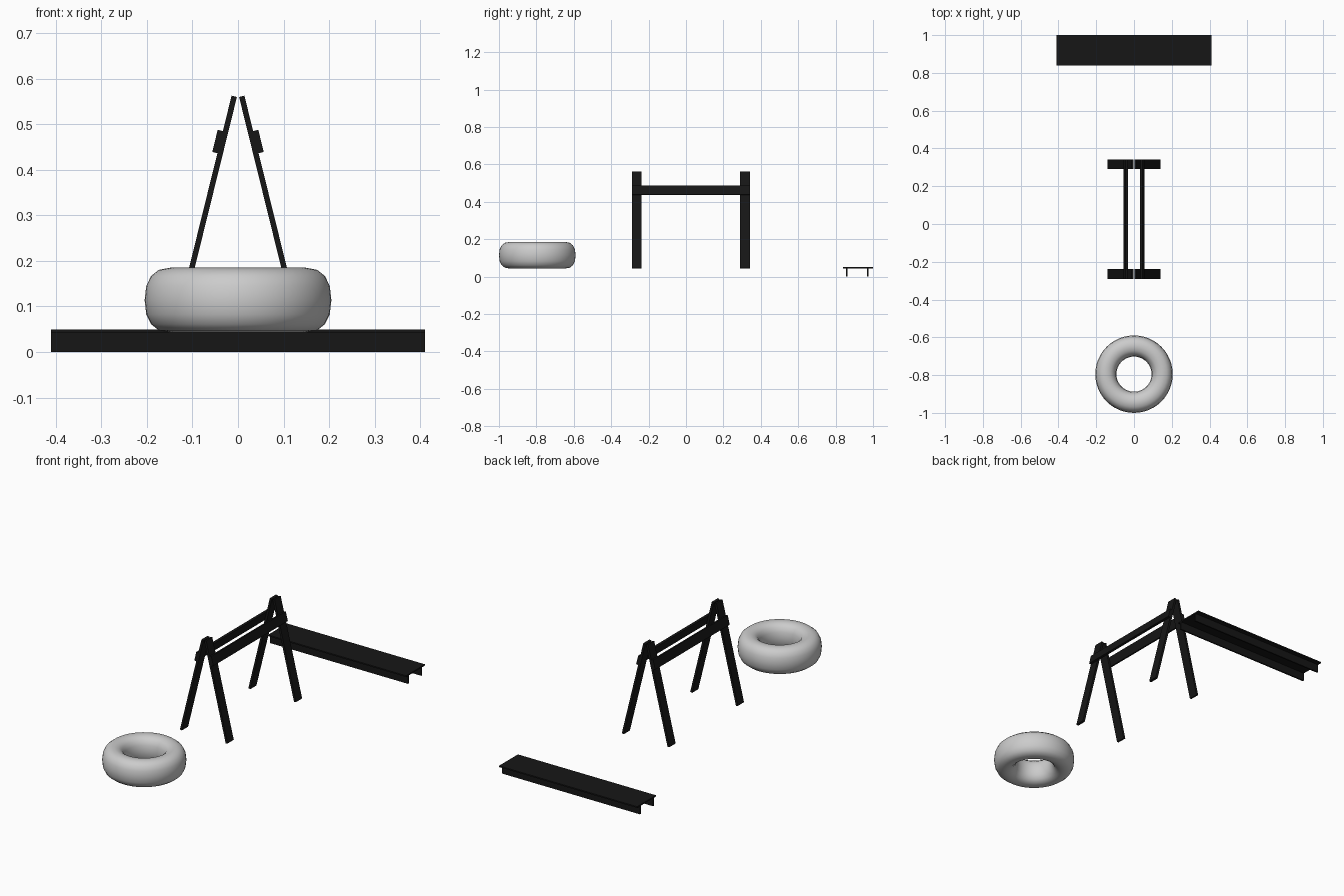
import bpy, math

if "Cube" in bpy.data.objects:
    bpy.data.objects.remove(bpy.data.objects["Cube"])

black = bpy.data.materials.new("black_paint")
black.diffuse_color = (0.008, 0.008, 0.008, 1)
black.use_nodes = True
black.node_tree.nodes["Principled BSDF"].inputs["Base Color"].default_value = black.diffuse_color


def box(name, loc, size, tilt=0):
    """Black board, optionally tilted about y."""
    bpy.ops.mesh.primitive_cube_add(size=1, location=loc, rotation=(0, tilt, 0))
    ob = bpy.context.object
    ob.name = name
    ob.scale = size
    ob.data.materials.append(black)
    return ob


# Inflated ring: rounded, upright-oval cross-section swept round z
SEG, N = 48, 16
R, RX, RZ, P = 0.149, 0.056, 0.071, 0.85


def soft(v):
    return math.copysign(abs(v) ** P, v)


verts, faces = [], []
for i in range(SEG):
    a = 2 * math.pi * i / SEG
    for j in range(N):
        t = 2 * math.pi * j / N
        r = R + RX * soft(math.cos(t))
        verts.append((r * math.cos(a), r * math.sin(a), RZ * soft(math.sin(t))))
        k, m = (i + 1) % SEG, (j + 1) % N
        faces.append((i * N + j, k * N + j, k * N + m, i * N + m))
mesh = bpy.data.meshes.new("ring")
mesh.from_pydata(verts, [], faces)
ring = bpy.data.objects.new("ring", mesh)
ring.location = (0, -0.795, 0.114)
bpy.context.collection.objects.link(ring)
mesh.shade_smooth()

# A-frame hurdle: two pairs of leaning legs and two rails on their outer faces
LEAN = math.atan(0.247)
for s, side in ((1, "right"), (-1, "left")):
    for y, end in ((-0.264, "front"), (0.316, "back")):
        box(f"{end}_{side}_leg", (s * 0.072, y, 0.303), (0.012, 0.052, 0.532), -s * LEAN)
    box(f"{side}_rail", (s * 0.0447, 0.026, 0.462), (0.012, 0.632, 0.05), -s * LEAN)

# Low bench: thin top on two lengthwise boards
box("bench_top", (0, 0.92, 0.0465), (0.82, 0.16, 0.007))
for y, n in ((0.86, "front"), (0.973, "back")):
    box(f"bench_{n}_board", (0, y, 0.022), (0.82, 0.008, 0.044))
